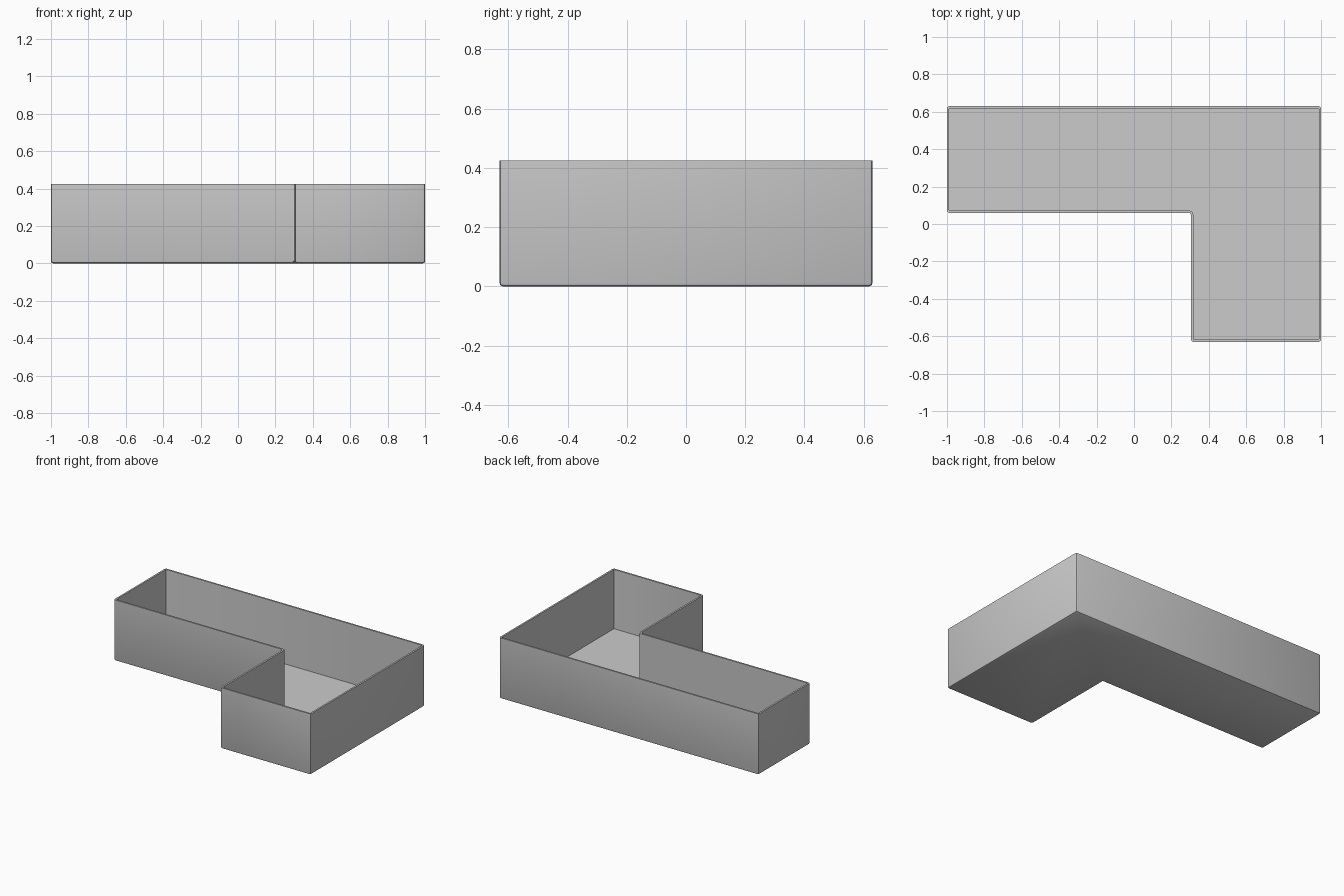
import bpy
import bmesh
import math

cube = bpy.data.objects.get("Cube")
if cube:
    bpy.data.objects.remove(cube, do_unlink=True)

HEIGHT = 0.425
WALL = 0.012
ROUND = 0.012
OUTLINE = [(-1, 0.06), (0.305, 0.06), (0.305, -0.63),
           (1, -0.63), (1, 0.63), (-1, 0.63)]

# Single flat colour
grey = bpy.data.materials.new("plain grey")
grey.use_nodes = True
colour = (0.6, 0.6, 0.6, 1)
grey.diffuse_color = colour
grey.node_tree.nodes["Principled BSDF"].inputs["Base Color"].default_value = colour

# Solid L-shaped block
bm = bmesh.new()
base = bm.faces.new([bm.verts.new((x, y, 0)) for x, y in OUTLINE])
raised = bmesh.ops.extrude_face_region(bm, geom=[base], use_keep_orig=True)
top_verts = [v for v in raised["geom"] if isinstance(v, bmesh.types.BMVert)]
bmesh.ops.translate(bm, verts=top_verts, vec=(0, 0, HEIGHT))
bmesh.ops.recalc_face_normals(bm, faces=bm.faces)

# Rounded lower edges and upright corners
soft = [e for e in bm.edges if min(v.co.z for v in e.verts) < 0.001]
bmesh.ops.bevel(bm, geom=soft, offset=ROUND, segments=2, profile=0.5,
                affect='EDGES', clamp_overlap=True)

# Thin rim, then the open hollow with its floor
bm.normal_update()
top = max(bm.faces, key=lambda f: f.calc_center_median().z)
bmesh.ops.inset_region(bm, faces=[top], thickness=WALL, use_even_offset=True)
hollow = bmesh.ops.extrude_face_region(bm, geom=[top])
floor_verts = [v for v in hollow["geom"] if isinstance(v, bmesh.types.BMVert)]
bmesh.ops.translate(bm, verts=floor_verts, vec=(0, 0, WALL - HEIGHT))
if top.is_valid:
    bmesh.ops.delete(bm, geom=[top], context='FACES_ONLY')
bmesh.ops.recalc_face_normals(bm, faces=bm.faces)

mesh = bpy.data.meshes.new("corner_tray")
bm.to_mesh(mesh)
bm.free()
tray = bpy.data.objects.new("corner_tray", mesh)
bpy.context.collection.objects.link(tray)
mesh.materials.append(grey)

# Smooth rounded edges, crisp rim
bpy.ops.object.select_all(action='DESELECT')
tray.select_set(True)
bpy.context.view_layer.objects.active = tray
bpy.ops.object.shade_smooth_by_angle(angle=math.radians(30))
